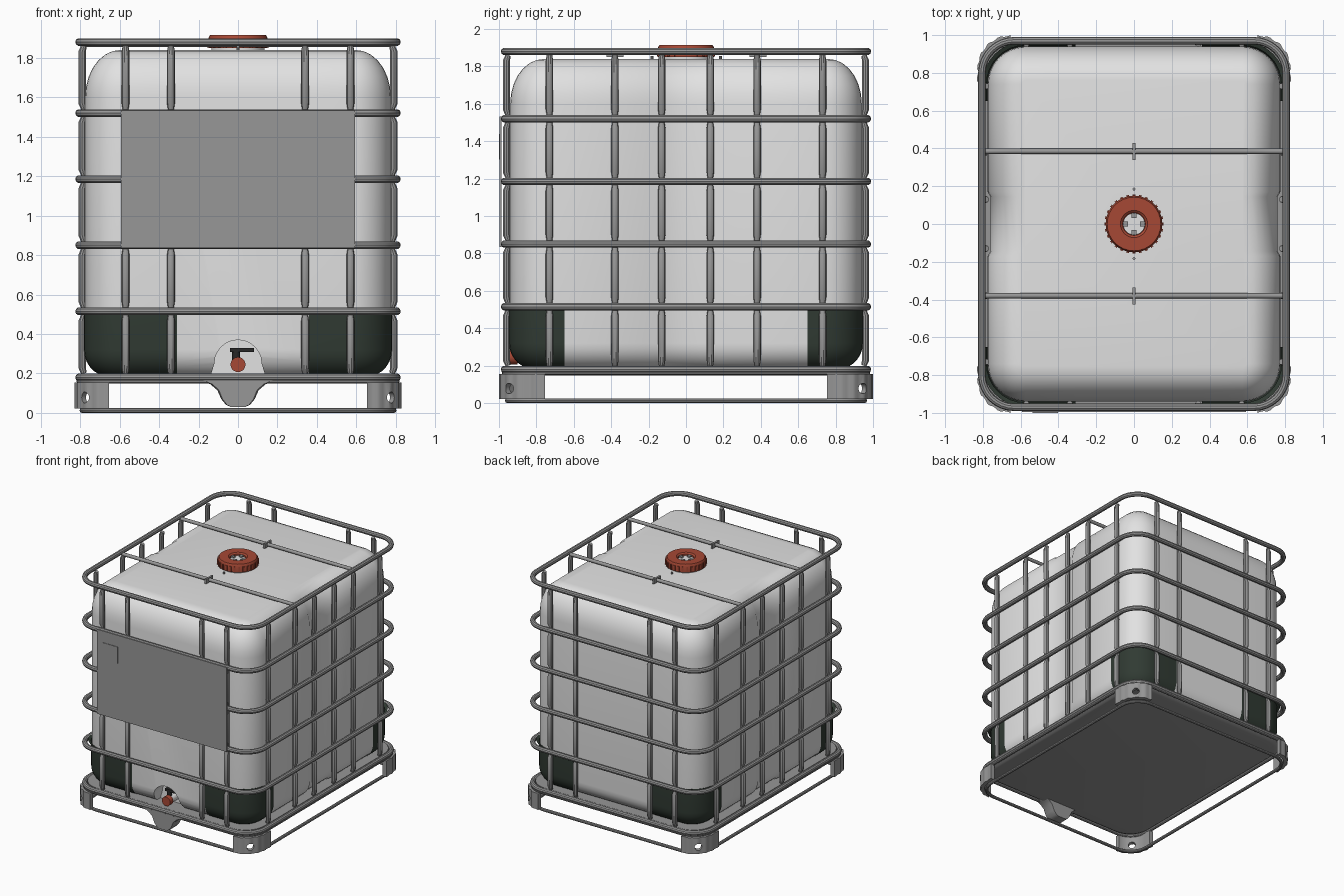
import bpy, bmesh
from math import pi, sin, cos, radians
from mathutils import Matrix, Vector

if "Cube" in bpy.data.objects:
    bpy.data.objects.remove(bpy.data.objects["Cube"])


def material(name, rgb):
    m = bpy.data.materials.new(name)
    m.use_nodes = True
    m.diffuse_color = (*rgb, 1)
    bsdf = m.node_tree.nodes["Principled BSDF"]
    bsdf.inputs["Base Color"].default_value = (*rgb, 1)
    bsdf.inputs["Roughness"].default_value = 0.6
    return m


WHITE = material("milky_plastic", (0.76, 0.76, 0.76))
STEEL = material("grey_steel", (0.31, 0.31, 0.31))
GREEN = material("dark_green_plastic", (0.03, 0.043, 0.033))
RED = material("red_plastic", (0.38, 0.065, 0.035))
BLACK = material("black_plastic", (0.02, 0.02, 0.02))


def finish(bm, name, mat):
    bmesh.ops.remove_doubles(bm, verts=bm.verts, dist=1e-5)
    bmesh.ops.recalc_face_normals(bm, faces=bm.faces)
    me = bpy.data.meshes.new(name)
    bm.to_mesh(me)
    bm.free()
    me.materials.append(mat)
    ob = bpy.data.objects.new(name, me)
    bpy.context.collection.objects.link(ob)
    return ob


def activate(ob):
    bpy.ops.object.select_all(action='DESELECT')
    ob.select_set(True)
    bpy.context.view_layer.objects.active = ob


def outline(hx, hy, r, xs=(), ys=(), n=8):
    """Rounded rectangle, with extra points on its straight sides."""
    pts = []
    corners = ((1, 1), (-1, 1), (-1, -1), (1, -1))
    for k, (sx, sy) in enumerate(corners):
        for i in range(n + 1):
            a = pi / 2 * (k + i / n)
            pts.append((sx * (hx - r) + r * cos(a), sy * (hy - r) + r * sin(a)))
        if k % 2 == 0:
            pts += [(x, sy * hy) for x in sorted(xs, reverse=(k == 0))]
        else:
            pts += [(sx * hx, y) for y in sorted(ys, reverse=(k == 1))]
    return pts


def loft(rings, caps=True):
    bm = bmesh.new()
    loops = [[bm.verts.new(p) for p in ring] for ring in rings]
    for a, b in zip(loops, loops[1:]):
        for i in range(len(a)):
            j = (i + 1) % len(a)
            bm.faces.new((a[i], a[j], b[j], b[i]))
    if caps:
        bm.faces.new(loops[0][::-1])
        bm.faces.new(loops[-1])
    return bm


def lathe(name, profile, mat):
    return finish(loft([[(x, y, z) for x, y in outline(r, r, r)] for r, z in profile]), name, mat)


def box(name, lo, hi, mat):
    lo, hi = Vector(lo), Vector(hi)
    bm = bmesh.new()
    bmesh.ops.create_cube(bm, size=1, matrix=Matrix.Translation((lo + hi) / 2) @ Matrix.Diagonal((*(hi - lo), 1)))
    return finish(bm, name, mat)


def rod(name, a, b, r, mat, seg=20):
    a, b = Vector(a), Vector(b)
    turn = (b - a).to_track_quat('Z', 'Y').to_matrix().to_4x4()
    bm = bmesh.new()
    bmesh.ops.create_cone(bm, cap_ends=True, segments=seg, radius1=r, radius2=r,
                          depth=(b - a).length, matrix=Matrix.Translation((a + b) / 2) @ turn)
    return finish(bm, name, mat)


def tubes(name, paths, r, closed, mat):
    """Sweep round tube along paths of (x, y, z, radius factor)."""
    cu = bpy.data.curves.new(name, 'CURVE')
    cu.dimensions = '3D'
    cu.bevel_depth, cu.bevel_resolution, cu.use_fill_caps = r, 3, True
    for path in paths:
        sp = cu.splines.new('POLY')
        sp.points.add(len(path) - 1)
        sp.use_cyclic_u = closed
        for p, (x, y, z, f) in zip(sp.points, path):
            p.co, p.radius = (x, y, z, 1), f
    cu.materials.append(mat)
    ob = bpy.data.objects.new(name, cu)
    bpy.context.collection.objects.link(ob)
    activate(ob)
    bpy.ops.object.convert(target='MESH')
    return ob


def cut(ob, cutter):
    cutter.hide_render = True
    mod = ob.modifiers.new("cut", 'BOOLEAN')
    mod.operation, mod.solver, mod.object = 'DIFFERENCE', 'EXACT', cutter
    activate(ob)
    bpy.ops.object.modifier_apply(modifier=mod.name)
    bpy.data.objects.remove(cutter)


# Tank: rounded block with a shallow recessed band on both long sides
XS, YS = (-0.31, 0.36), (-0.65, -0.17, -0.145, 0.145, 0.17, 0.65)
ARC = [i / 7 * pi / 2 for i in range(8)]
BOTTOM = [(0.18 + 0.14 * (1 - cos(a)), 0.14 * (1 - sin(a))) for a in ARC]
TOP = [(1.6 + 0.24 * sin(a), 0.18 * (1 - cos(a))) for a in ARC]


def tank_ring(z, inset, band=0.0):
    ring = outline(0.775 - inset, 0.94 - inset, 0.2 - inset, XS, YS)
    return [(x - (band if x > 0 else -band) * (abs(y) < 0.15), y, z) for x, y in ring]


tank = finish(loft([tank_ring(z, d, 0.015) for z, d in BOTTOM + TOP]), "tank", WHITE)

# Arched alcove for the outlet
arch = [(0.15, 0.1), (0.135, 0.2)]
arch += [(0.12 * cos(a), 0.25 + 0.12 * sin(a)) for a in (i / 12 * pi for i in range(13))]
arch += [(-0.135, 0.2), (-0.15, 0.1)]
cut(tank, finish(loft([[(x, y, z) for x, z in arch] for y in (-1.05, -0.82)]), "alcove_cutter", WHITE))

# Corner guards: dark shells wrapped around the lower tank corners
levels = [(z, d - 0.006) for z, d in BOTTOM if z > 0.185] + [(0.52, -0.006), (0.53, -0.028)]
bm = loft([tank_ring(z, d) for z, d in levels], caps=False)
middle = [f for f in bm.faces
          if XS[0] < f.calc_center_median().x < XS[1] or abs(f.calc_center_median().y) < 0.65]
bmesh.ops.delete(bm, geom=middle, context='FACES')
finish(bm, "corner_guards", GREEN)

# Cage: horizontal hoops and upright posts pinched where they cross
HOOPS = (0.18, 0.515, 0.85, 1.185, 1.52, 1.88)


def hoop(z, hx=0.805, hy=0.97, r=0.17):
    return [(x, y, z, 1) for x, y in outline(hx, hy, r)]


tubes("cage_hoops", [hoop(z) for z in HOOPS], 0.02, True, STEEL)


def post(x, y, nx, ny):
    path = []
    for z in HOOPS:
        for dz, push, f in ((-0.05, 0, 1), (-0.02, 0.009, 0.75), (0.02, 0.009, 0.75), (0.05, 0, 1)):
            if 0.17 < z + dz < 1.89:
                path.append((x - nx * push, y - ny * push, z + dz, f))
    return path


posts = [post(x, s * 0.96, 0, s) for s in (-1, 1) for x in (-0.57, -0.34, 0.34, 0.57)]
posts += [post(s * 0.79, y, s, 0) for s in (-1, 1) for y in (-0.73, -0.38, -0.13, 0.13, 0.38, 0.73)]
tubes("cage_posts", posts, 0.02, False, STEEL)

# Bars over the tank, each with a centre clip
for side, y in (("front", -0.38), ("back", 0.385)):
    rod(side + "_top_bar", (-0.79, y, 1.868), (0.79, y, 1.868), 0.014, STEEL, 12)
    box(side + "_bar_clip", (-0.007, y - 0.045, 1.85), (0.007, y + 0.045, 1.887), STEEL)
    rod(side + "_lid_pin", (0, y * 0.48, 1.83), (0, y * 0.48, 1.855), 0.008, STEEL, 8)

# Base: tray, lower rail and floor runner
pan = ((0.148, 0.05), (0.152, 0.03), (0.165, 0.01), (0.195, 0.01))
finish(loft([[(x, y, z) for x, y in outline(0.8 - d, 0.965 - d, 0.17)] for z, d in pan]), "base_tray", STEEL)
tubes("base_rail", [hoop(0.164)], 0.015, True, STEEL)
tubes("floor_runner", [hoop(0.013, 0.79, 0.955, 0.16)], 0.013, True, STEEL)

# Corner feet: ribbed curved sheets with a round hole, mirrored to all corners
steps = [i / 16 * pi / 2 for i in range(17)]


def foot_line(grow):
    pts = [(0.83, 0.755 + i * 0.025) for i in range(3)]
    pts = [(0.824 + grow(i), y) for i, (_, y) in enumerate(pts)]
    return pts + [(0.654 + (0.17 + grow(i)) * cos(a), 0.824 + (0.17 + grow(i)) * sin(a))
                  for i, a in enumerate(steps)]


foot = foot_line(lambda i: 0.006 * (i % 4 < 2)) + foot_line(lambda i: -0.03)[::-1]
feet = finish(loft([[(x, y, z) for x, y in foot] for z in (0.022, 0.155)]), "corner_feet", STEEL)
cut(feet, rod("hole_cutter", (0.7, 0.87, 0.078), (0.85, 1.02, 0.078), 0.028, STEEL))
mirror = feet.modifiers.new("mirror", 'MIRROR')
mirror.use_axis = (True, True, False)

# Drip spout under the outlet
half = [(0.22, 0.185), (0.19, 0.165), (0.14, 0.145), (0.105, 0.115), (0.085, 0.07), (0.06, 0.04), (0.035, 0.03)]
spout = half + [(-x, z) for x, z in reversed(half)]
finish(loft([[(x * s, y, z) for x, z in spout] for y, s in ((-0.985, 0.92), (-0.972, 1), (-0.88, 0.95))]),
       "drip_spout", STEEL)

# Outlet valve
rod("valve_body", (0, -0.8, 0.245), (0, -0.905, 0.245), 0.03, WHITE)
rod("valve_cap", (0, -0.9, 0.245), (0, -0.94, 0.245), 0.038, RED)
rod("valve_stem", (-0.01, -0.88, 0.25), (-0.01, -0.88, 0.315), 0.02, BLACK, 12)
box("valve_handle", (-0.04, -0.9, 0.308), (0.08, -0.865, 0.328), BLACK)

# Lid: neck, ribbed screw cap and centre bung
rod("tank_neck", (0, 0, 1.82), (0, 0, 1.86), 0.135, WHITE, 32)
lathe("lid", ((0.15, 1.85), (0.15, 1.9), (0.142, 1.915), (0.072, 1.915), (0.06, 1.905), (0.06, 1.885)), RED)
bm = bmesh.new()
for i in range(28):
    bmesh.ops.create_cube(bm, size=1, matrix=Matrix.Rotation(i / 28 * 2 * pi, 4, 'Z')
                          @ Matrix.Translation((0.149, 0, 1.875)) @ Matrix.Diagonal((0.014, 0.014, 0.044, 1)))
finish(bm, "lid_ribs", RED)
rod("lid_bung", (0, 0, 1.87), (0, 0, 1.893), 0.058, WHITE, 24)
for i in range(4):
    c, s = 0.045 * cos(i * pi / 2), 0.045 * sin(i * pi / 2)
    box("bung_lug", (c - 0.012, s - 0.012, 1.89), (c + 0.012, s + 0.012, 1.905), STEEL)

# Front sign plate with a small raised square
box("sign_plate", (-0.594, -0.996, 0.835), (0.594, -0.986, 1.533), STEEL)
box("sign_square", (-0.538, -1.0, 1.302), (-0.402, -0.995, 1.438), STEEL)

bpy.ops.object.select_all(action='DESELECT')
for ob in bpy.context.collection.objects:
    if ob.type == 'MESH':
        ob.select_set(True)
        bpy.context.view_layer.objects.active = ob
bpy.ops.object.shade_smooth_by_angle(angle=radians(35))
